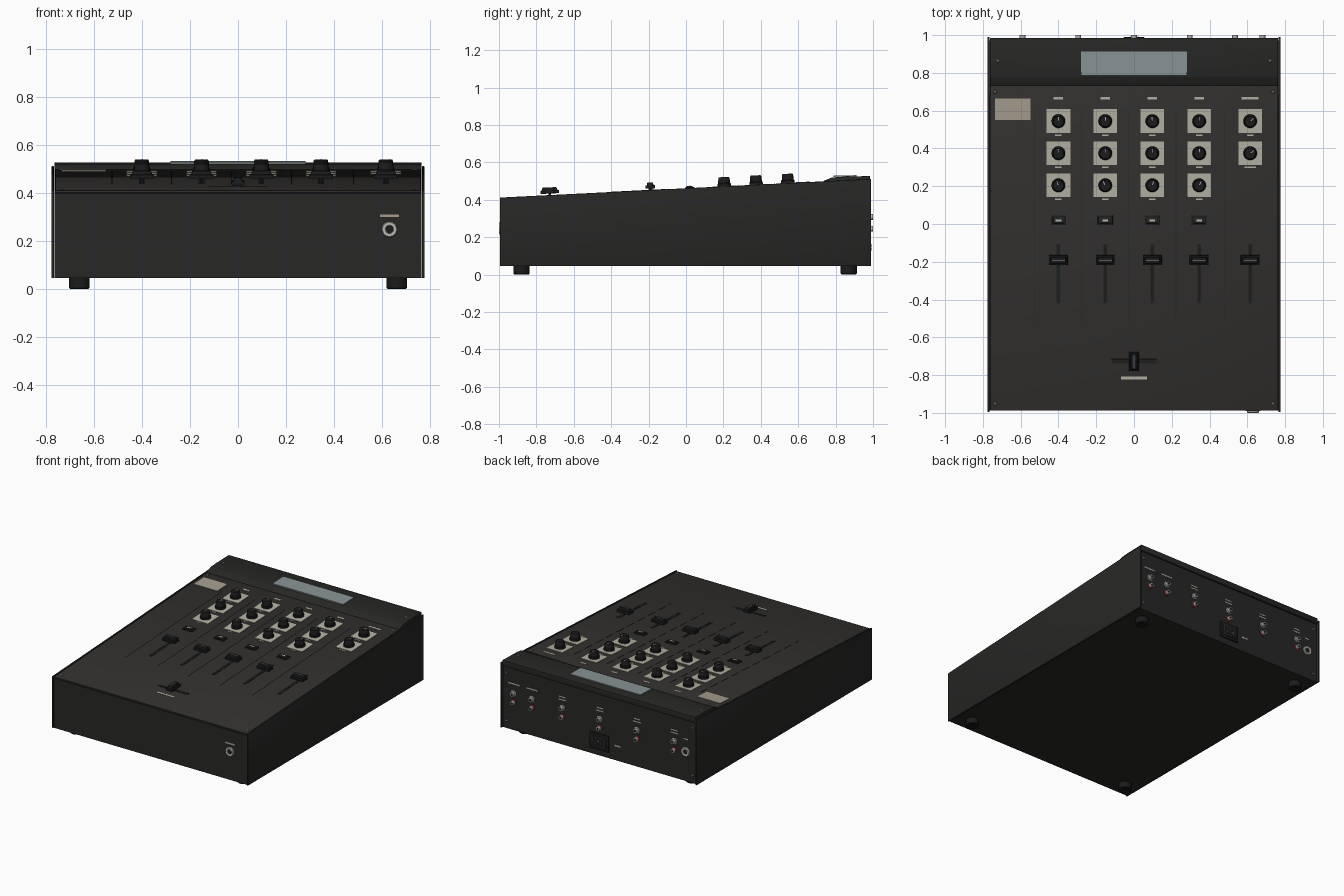
import bpy, bmesh
from math import radians, atan, cos, sin, pi
from mathutils import Matrix, Vector

if "Cube" in bpy.data.objects:
    bpy.data.objects.remove(bpy.data.objects["Cube"])

SLOPE = 0.0505
TILT = atan(SLOPE)


def material(name, r, g, b):
    m = bpy.data.materials.new(name)
    m.diffuse_color = (r, g, b, 1)
    m.use_nodes = True
    m.node_tree.nodes["Principled BSDF"].inputs["Base Color"].default_value = m.diffuse_color
    return m


CASE = material("case_black", .020, .020, .019)
PLATE = material("plate_charcoal", .032, .030, .028)
BLACK = material("rubber_black", .011, .011, .011)
GREY = material("screw_grey", .12, .12, .12)
CREAM = material("cream_print", .46, .45, .37)
BEIGE = material("beige_badge", .38, .34, .27)
GLASS = material("display_glass", .25, .30, .30)
SILVER = material("silver", .50, .50, .48)
RED = material("red_plastic", .30, .03, .03)


def finish(name, bm, mat, matrix=Matrix(), bevel=0, segments=2):
    if bevel:
        bmesh.ops.bevel(bm, geom=bm.edges[:], offset=bevel, segments=segments,
                        profile=.5, affect='EDGES')
    bmesh.ops.recalc_face_normals(bm, faces=bm.faces[:])
    me = bpy.data.meshes.new(name)
    bm.to_mesh(me)
    bm.free()
    me.shade_smooth()
    me.set_sharp_from_angle(angle=radians(30))
    me.materials.append(mat)
    ob = bpy.data.objects.new(name, me)
    ob.matrix_world = matrix
    bpy.context.collection.objects.link(ob)
    return ob


def box(name, matrix, size, mat, bevel=0, taper=1):
    """Box resting on local z = 0, optionally narrower at the top."""
    bm = bmesh.new()
    bmesh.ops.create_cube(bm, size=1)
    for v in bm.verts:
        k = taper if v.co.z > 0 else 1
        v.co = (v.co.x * size[0] * k, v.co.y * size[1] * k, (v.co.z + .5) * size[2])
    return finish(name, bm, mat, matrix, bevel)


def extrude(name, profile, x0, x1, mat, bevel=0):
    """Side profile (y, z) extruded along x."""
    bm = bmesh.new()
    face = bm.faces.new([bm.verts.new((x0, y, z)) for y, z in profile])
    new = bmesh.ops.extrude_face_region(bm, geom=[face])["geom"]
    bmesh.ops.translate(bm, vec=(x1 - x0, 0, 0),
                        verts=[g for g in new if isinstance(g, bmesh.types.BMVert)])
    return finish(name, bm, mat, bevel=bevel)


def lathe(name, matrix, profile, mat, n=24):
    """Profile (radius, height) spun about local z."""
    bm = bmesh.new()
    vs = [bm.verts.new((r, 0, h)) for r, h in profile]
    es = [bm.edges.new(p) for p in zip(vs, vs[1:])]
    bmesh.ops.spin(bm, geom=vs + es, cent=(0, 0, 0), axis=(0, 0, 1),
                   angle=2 * pi, steps=n, use_duplicate=False)
    bmesh.ops.remove_doubles(bm, verts=bm.verts[:], dist=1e-5)
    return finish(name, bm, mat, matrix)


def top(x, y, lift=0, turn=0):
    return (Matrix.Translation((x, y, .46 + SLOPE * y)) @ Matrix.Rotation(TILT, 4, 'X')
            @ Matrix.Translation((0, 0, lift)) @ Matrix.Rotation(radians(turn), 4, 'Z'))


def back(x, z, y=.972):
    return Matrix.Translation((x, y, z)) @ Matrix.Rotation(-pi / 2, 4, 'X')


def front(x, z, y=-.987):
    return Matrix.Translation((x, y, z)) @ Matrix.Rotation(pi / 2, 4, 'X')


def surf(y, d=0):
    return (y, .46 + SLOPE * y + d)


def screw(name, matrix):
    lathe(name, matrix, [(0, .003), (.008, .003), (.011, 0)], GREY, 12)


# Case, side panels, sloping control plate and raised rear panel
extrude("case_body", [(-.987, .045), (.972, .045), surf(.972, -.008), surf(-.987, -.012)],
        -.764, .764, CASE)
extrude("control_plate", [surf(-.987, -.009), surf(.745, -.009), surf(.745), surf(-.987)],
        -.761, .761, PLATE, .002)
extrude("rear_top_panel", [surf(.73, -.006), (.985, .485), (.985, .527), (.83, .523), (.78, .519), surf(.735, .004)],
        -.763, .763, CASE, .002)
for s, side in ((-1, "left"), (1, "right")):
    extrude(side + "_side_panel", [(-.995, .045), (.99, .045), (.99, .511), surf(-.995, .002)],
            s * .765, s * .776, CASE, .003)
    screw(side + "_rear_panel_screw", Matrix.Translation((s * .72, .865, .524)))
    for y in (.70, -.95):
        screw(side + "_plate_screw", top(s * .735, y))
    for z in (.10, .44):
        screw(side + "_back_screw", back(s * .735, z))
    for y in (-.88, .87):
        lathe(side + "_foot", Matrix.Translation((s * .66, y, 0)),
              [(0, .006), (.018, .006), (.02, 0), (.038, 0), (.043, .005), (.043, .046), (0, .046)], BLACK, 28)

# Display and badge
box("display", Matrix.Translation((0, .85, .522)) @ Matrix.Rotation(.025, 4, 'X'), (.56, .125, .008), GLASS)
box("badge_plate", top(-.642, .608), (.186, .112, .004), BEIGE)

# Channel strips
COLUMNS = (-.40, -.152, .097, .345, .615)
ROWS = (.545, .375, .205)
TURNS = ((0, 5, 20), (-5, 0, 25), (5, 0, -15), (0, -5, -25), (-45, -50))
for i, x in enumerate(COLUMNS):
    master = i == 4
    box("channel_label", top(x, .665), (.09 if master else .05, .014, .002), CREAM)
    for y, turn in zip(ROWS, TURNS[i]):
        box("knob_backing", top(x, y), (.126, .126, .003), CREAM)
        lathe("knob", top(x, y, .003), [(0, 0), (.036, 0), (.036, .012), (.032, .016), (.030, .043),
                                        (.027, .048), (0, .048)], BLACK, 28)
        box("knob_pointer", top(x, y, .0505, turn) @ Matrix.Translation((0, .015, 0)), (.004, .02, .001), SILVER)
        if not (master and y > .5):
            box("knob_label", top(x, y - .074), (.06 if master else .034, .008, .002), CREAM)
    if master:
        box("knob_label", top(x, .471), (.034, .008, .002), CREAM)
    else:
        # cue button with lamp
        box("button_bezel", top(x, .02), (.08, .05, .007), BLACK, .002)
        box("cue_button", top(x, .02, .006), (.056, .032, .007), CASE, .002)
        box("button_lamp", top(x, .02, .012), (.03, .01, .002), SILVER)

for x in (-.525, -.277, -.028, .222, .48):
    box("channel_divider", top(x, .03), (.004, 1.1, .0012), CASE)


# Faders: slot frame, dark slot, stem and grooved cap
def fader(name, x, y, slot_y, length, turn):
    slot = top(x, slot_y, 0, turn)
    box(name + "_slot_frame", slot, (.024, length, .002), CASE)
    box(name + "_slot", slot @ Matrix.Translation((0, 0, .001)), (.012, length - .012, .002), BLACK)
    box(name + "_stem", top(x, y, 0, turn), (.012, .02, .02), BLACK)
    cap = top(x, y, .01, turn)
    box(name + "_cap_base", cap, (.1, .052, .017), BLACK, .003)
    box(name + "_cap_ridge", cap @ Matrix.Translation((0, 0, .015)), (.088, .036, .017), BLACK, .003, .85)
    box(name + "_cap_line", cap @ Matrix.Translation((0, 0, .031)), (.072, .005, .002), GREY)


for x in COLUMNS:
    fader("channel_fader", x, -.19, -.263, .315, 0)
fader("crossfader", 0, -.728, -.728, .24, 90)
box("crossfader_label", top(0, -.815), (.135, .014, .002), CREAM)


# Sockets
def headphone_jack(name, m):
    lathe(name + "_ring", m, [(0, .002), (.017, .002), (.017, .011), (.020, .013), (.029, .013),
                              (.033, .008), (.033, 0)], SILVER, 32)
    lathe(name + "_hole", m, [(0, .004), (.0165, .004)], BLACK, 24)


headphone_jack("front_jack", front(.63, .248))
box("front_jack_label", front(.63, .305), (.08, .012, .002), BEIGE)
headphone_jack("back_jack", back(-.68, .255))
box("back_jack_label", back(-.68, .345), (.035, .008, .002), CREAM)

# Rear phono socket pairs
for x in (-.59, -.295, 0, .295, .535, .68):
    for z, ring in ((.308, CREAM), (.245, RED)):
        m = back(x, z)
        lathe("phono_collar", m, [(.021, 0), (.021, .006), (.017, .008), (0, .008)], ring, 20)
        lathe("phono_socket", m, [(.013, .006), (.015, .010), (.015, .028), (.009, .028), (.009, .012), (0, .012)], SILVER, 20)
        lathe("phono_core", m, [(.009, .025), (.004, .025), (.003, .018), (0, .018)], BLACK, 16)
    if x > .5:
        box("socket_label", back(x, .375), (.09, .009, .002), CREAM)
    else:
        for z, w in ((.385, .05), (.365, .06)):
            box("socket_label", back(x, z), (w, .008, .002), CREAM)

# Power inlet with three pins
box("power_inlet_flange", back(0, .145), (.15, .115, .012), BLACK, .003)
box("power_inlet_rim", back(0, .145, .98), (.11, .08, .009), CASE, .002)
box("power_inlet_recess", back(0, .145, .987), (.09, .06, .003), BLACK)
for x, z in ((-.022, .138), (0, .155), (.022, .138)):
    box("power_pin", back(x, z, .988), (.006, .016, .005), GREY)
box("power_label", back(-.14, .15), (.045, .01, .002), CREAM)
